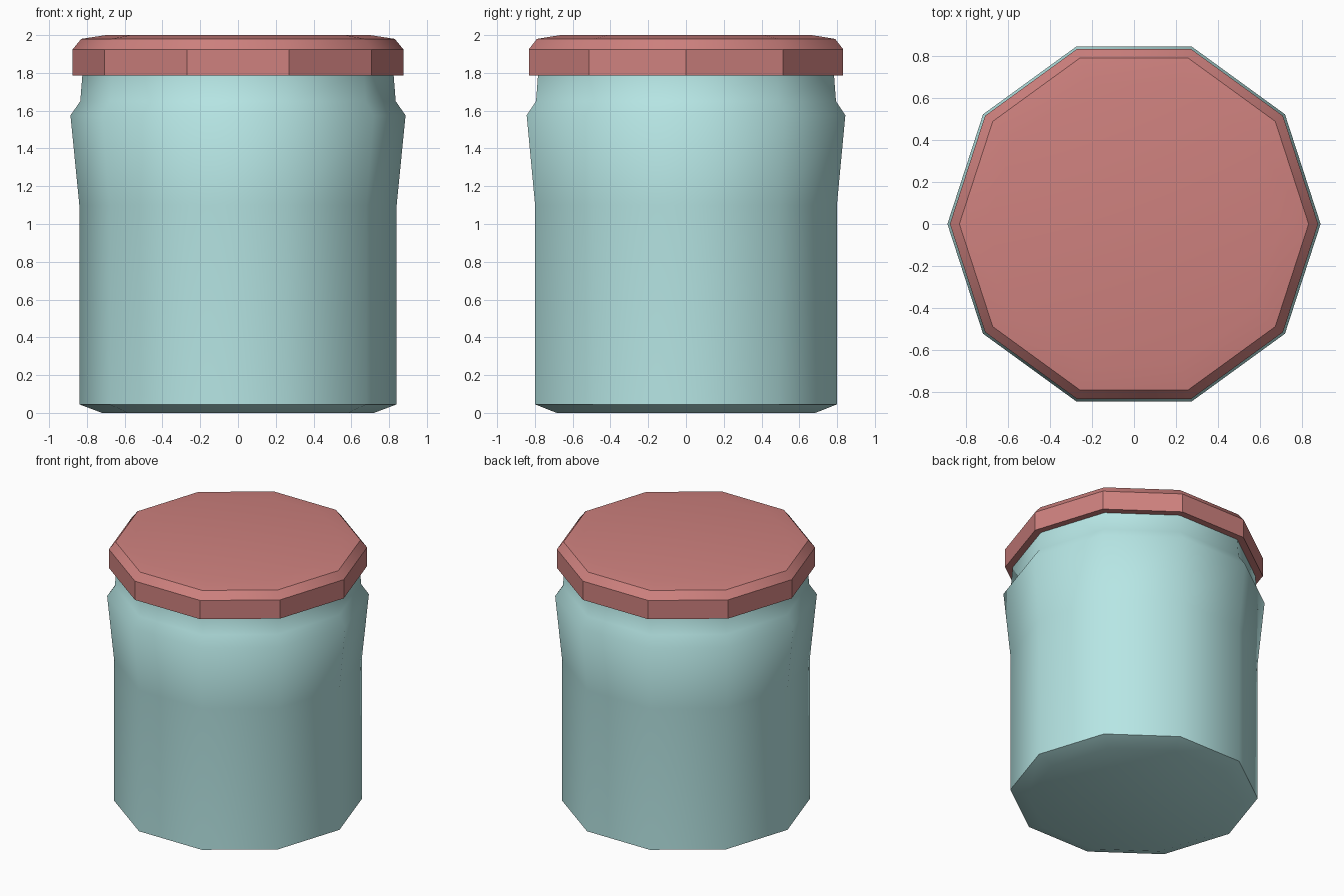
import bpy, bmesh, math

if "Cube" in bpy.data.objects:
    bpy.data.objects.remove(bpy.data.objects["Cube"])

SIDES = 10


def turned(name, profile, color, smooth_angle):
    """Closed ten-sided solid from a bottom-to-top (radius, z) profile."""
    bm = bmesh.new()
    rings = []
    for r, z in profile:
        rings.append([bm.verts.new((r * math.cos(math.tau * i / SIDES),
                                    r * math.sin(math.tau * i / SIDES), z))
                      for i in range(SIDES)])
    for low, high in zip(rings, rings[1:]):
        for i in range(SIDES):
            j = (i + 1) % SIDES
            bm.faces.new((low[i], low[j], high[j], high[i]))
    bm.faces.new(rings[0][::-1])
    bm.faces.new(rings[-1])
    mesh = bpy.data.meshes.new(name)
    bm.to_mesh(mesh)
    bm.free()
    obj = bpy.data.objects.new(name, mesh)
    bpy.context.collection.objects.link(obj)
    mat = bpy.data.materials.new(name + "_color")
    mat.diffuse_color = color
    mat.use_nodes = True
    mat.node_tree.nodes["Principled BSDF"].inputs["Base Color"].default_value = mat.diffuse_color
    mesh.materials.append(mat)
    bpy.ops.object.select_all(action='DESELECT')
    obj.select_set(True)
    bpy.context.view_layer.objects.active = obj
    bpy.ops.object.shade_smooth_by_angle(angle=math.radians(smooth_angle))
    return obj


# Jar: chamfered base, straight wall, flared shoulder, narrow neck
turned("jar_body", [(0.72, 0), (0.84, 0.045), (0.84, 1.10), (0.887, 1.575),
                    (0.835, 1.65), (0.823, 1.80)],
       (0.47, 0.79, 0.78, 1), 45)

# Lid: faceted rim, bevelled edge, slightly domed top
turned("lid", [(0.875, 1.785), (0.875, 1.925), (0.83, 1.98), (0.70, 2.0)],
       (0.62, 0.22, 0.21, 1), 30)
